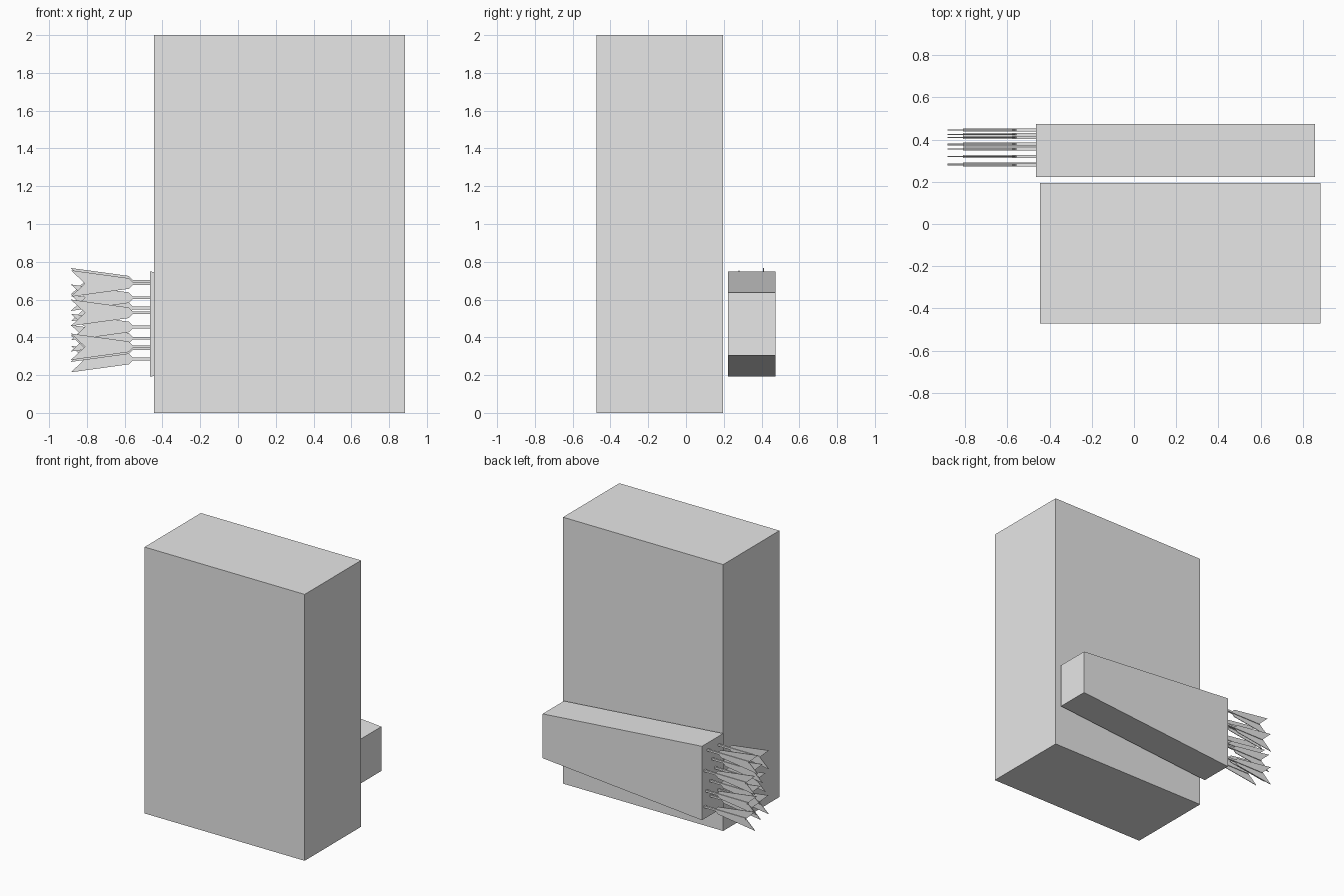
import bpy
import bmesh
from mathutils import Matrix, Vector

cube = bpy.data.objects.get("Cube")
if cube:
    bpy.data.objects.remove(cube, do_unlink=True)

GREY = (0.8, 0.8, 0.8, 1)
grey = bpy.data.materials.new("plain grey")
grey.use_nodes = True
grey.diffuse_color = GREY
grey.node_tree.nodes["Principled BSDF"].inputs["Base Color"].default_value = GREY


def finish(name, bm):
    bmesh.ops.recalc_face_normals(bm, faces=bm.faces[:])
    mesh = bpy.data.meshes.new(name)
    bm.to_mesh(mesh)
    bm.free()
    mesh.materials.append(grey)
    obj = bpy.data.objects.new(name, mesh)
    bpy.context.collection.objects.link(obj)
    return obj


def add_box(bm, low, high):
    low, high = Vector(low), Vector(high)
    matrix = Matrix.Translation((low + high) / 2) @ Matrix.Diagonal((*(high - low), 1))
    bmesh.ops.create_cube(bm, size=1, matrix=matrix)


def add_slab(bm, profile, y0, y1):
    """Extrude an x-z outline from y0 to y1."""
    face = bm.faces.new([bm.verts.new((x, y0, z)) for x, z in profile])
    moved = bmesh.ops.extrude_face_region(bm, geom=[face])["geom"]
    verts = [v for v in moved if isinstance(v, bmesh.types.BMVert)]
    bmesh.ops.translate(bm, verts=verts, vec=(0, y1 - y0, 0))


# Upright body block
bm = bmesh.new()
add_box(bm, (-0.445, -0.473, 0), (0.885, 0.195, 2))
finish("body", bm)

# Tapered quiver lying across the back
bm = bmesh.new()
add_slab(bm, [(-0.465, 0.193), (0.858, 0.305), (0.858, 0.638), (-0.465, 0.748)],
         0.222, 0.475)
finish("quiver", bm)

# Arrows: square shaft plus a thin swallow-tailed fletching
ARROWS = [(0.41, 0.697), (0.28, 0.685), (0.355, 0.61), (0.445, 0.555),
          (0.32, 0.53), (0.38, 0.455), (0.425, 0.395), (0.285, 0.35),
          (0.375, 0.34), (0.445, 0.285)]
UPPER = [(-0.558, 0.008), (-0.578, 0.028), (-0.885, 0.07)]
OUTLINE = UPPER + [(-0.81, 0)] + [(x, -z) for x, z in reversed(UPPER)]
R = 0.007

for i, (y, z) in enumerate(ARROWS, 1):
    bm = bmesh.new()
    add_box(bm, (-0.81, y - R, z - R), (-0.44, y + R, z + R))
    add_slab(bm, [(px, z + pz) for px, pz in OUTLINE], y - 0.002, y + 0.002)
    finish(f"arrow_{i}", bm)
